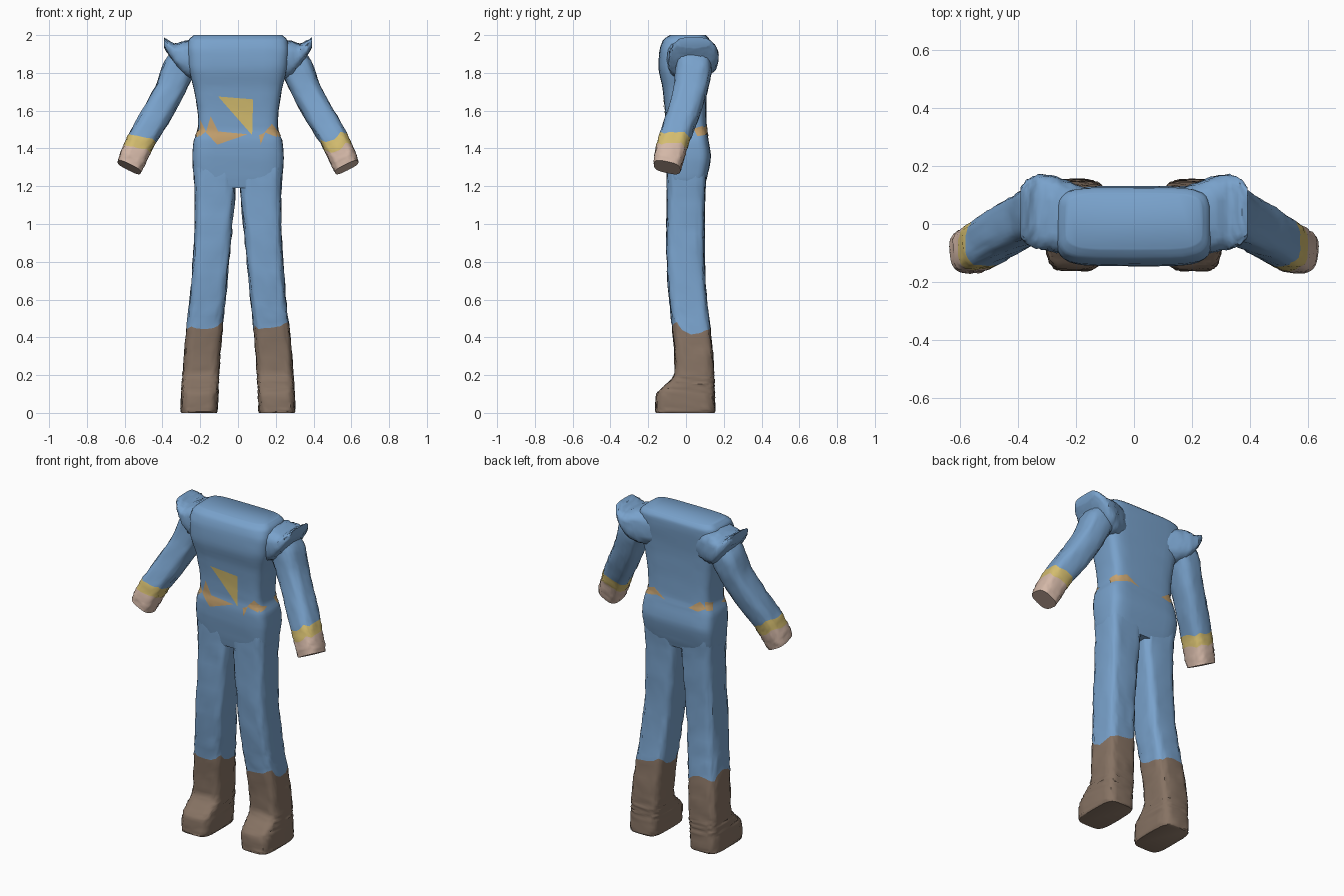
import bpy, bmesh, math, random
from mathutils import Vector
from mathutils.bvhtree import BVHTree

random.seed(4)
if "Cube" in bpy.data.objects:
    bpy.data.objects.remove(bpy.data.objects["Cube"])

SIDES, STEPS = 36, 4


def material(name, r, g, b):
    m = bpy.data.materials.new(name)
    m.diffuse_color = (r, g, b, 1)
    m.use_nodes = True
    m.node_tree.nodes["Principled BSDF"].inputs["Base Color"].default_value = (r, g, b, 1)
    return m


BLUE = material("suit blue", 0.19, 0.36, 0.60)
BROWN = material("boot brown", 0.24, 0.17, 0.125)
SKIN = material("hand skin", 0.66, 0.48, 0.39)
YELLOW = material("trim yellow", 0.66, 0.51, 0.16)
ORANGE = material("belt orange", 0.56, 0.36, 0.16)


def finish(name, bm, mats):
    me = bpy.data.meshes.new(name)
    bmesh.ops.recalc_face_normals(bm, faces=bm.faces)
    bm.to_mesh(me)
    bm.free()
    for m in mats:
        me.materials.append(m)
    me.shade_smooth()
    me.set_sharp_from_angle(angle=math.radians(50))
    ob = bpy.data.objects.new(name, me)
    bpy.context.collection.objects.link(ob)
    return ob


def spline(p0, p1, p2, p3, t):
    # gentle cardinal curve through p1 and p2
    m1, m2 = (p2 - p0) * 0.35, (p3 - p1) * 0.35
    return (p1 * (2*t**3 - 3*t**2 + 1) + m1 * (t**3 - 2*t**2 + t)
            + p2 * (3*t**2 - 2*t**3) + m2 * (t**3 - t**2))


def loft(name, rings, u, v, mats, spans=None, power=4, side=1, zig=0, rough=0.002):
    """Skin of boxy rings (x, y, z, half width, half depth); colours change at zigzag borders."""
    spans = spans or [0] * (len(rings) - 1)
    rows = []
    for i in range(len(rings) - 1):
        near = [rings[max(0, min(len(rings) - 1, i + k))] for k in (-1, 0, 1, 2)]
        rows += [[spline(*c, s / STEPS) for c in zip(*near)] for s in range(STEPS)]
    rows.append(rings[-1])
    borders = [i * STEPS for i in range(1, len(spans)) if spans[i] != spans[i - 1]]
    axis = (Vector(rings[-1][:3]) - Vector(rings[0][:3])).normalized()
    peaks = [random.uniform(-zig, zig) for _ in range(SIDES // 3)]
    bm = bmesh.new()
    grid = []
    for r, (x, y, z, a, b) in enumerate(rows):
        fade = max([0] + [1 - abs(r - k) / (STEPS + 1) for k in borders])
        row = []
        for j in range(SIDES):
            t = math.tau * j / SIDES
            c, s = math.cos(t), math.sin(t)
            p = Vector((x, y, z))
            p += u * a * math.copysign(abs(c) ** (2 / power), c)
            p += v * b * math.copysign(abs(s) ** (2 / power), s)
            k, f = divmod(j, 3)
            p += axis * fade * (peaks[k] + (peaks[(k + 1) % len(peaks)] - peaks[k]) * f / 3)
            if 0 < r < len(rows) - 1:
                p += (u * c + v * s) * random.uniform(-rough, rough)
            row.append(bm.verts.new((p.x * side, p.y, p.z)))
        grid.append(row)
    for r in range(len(grid) - 1):
        for j in range(SIDES):
            k = (j + 1) % SIDES
            f = bm.faces.new((grid[r][j], grid[r][k], grid[r + 1][k], grid[r + 1][j]))
            f.material_index = spans[r // STEPS]
    bm.faces.new(grid[0]).material_index = spans[0]
    bm.faces.new(grid[-1]).material_index = spans[-1]
    return finish(name, bm, mats)


def upright(z, x0, x1, y0, y1):
    return ((x0 + x1) / 2, (y0 + y1) / 2, z, (x1 - x0) / 2, (y1 - y0) / 2)


X, Y, Z = Vector((1, 0, 0)), Vector((0, 1, 0)), Vector((0, 0, 1))

# torso and hips
torso = loft("torso", [upright(z, -w, w, y0, y1) for z, w, y0, y1 in (
    (2.00, .235, -.085, .105), (1.975, .26, -.12, .125), (1.92, .27, -.14, .125),
    (1.82, .26, -.145, .115), (1.72, .235, -.125, .11), (1.60, .215, -.112, .108),
    (1.50, .212, -.108, .11), (1.44, .235, -.115, .12), (1.35, .242, -.112, .132),
    (1.25, .235, -.1, .112), (1.19, .222, -.09, .095))], X, Y, [BLUE], power=5, rough=.001)

for side, label in ((1, "left"), (-1, "right")):
    # trouser leg and boot
    loft(label + "_leg", [upright(*r) for r in (
        (1.30, .012, .235, -.1, .11), (1.15, .015, .228, -.1, .1), (.95, .033, .23, -.103, .098),
        (.75, .052, .242, -.1, .1), (.58, .068, .257, -.085, .112), (.45, .082, .272, -.073, .128),
        (.32, .094, .284, -.062, .142), (.21, .1, .293, -.06, .148), (.17, .102, .296, -.085, .15),
        (.135, .104, .298, -.125, .15), (.10, .105, .3, -.155, .152), (.02, .108, .303, -.162, .154),
        (0, .112, .298, -.16, .15))],
        X, Y, [BLUE, BROWN], [0] * 5 + [1] * 7, power=4.5, side=side, zig=.035, rough=.004)
    # sleeve, cuff and hand
    u = Vector((.89, 0, .45))
    v = u.cross(Vector((.44, -.23, -.87))).normalized()
    loft(label + "_arm", [
        (.26, .045, 1.90, .08, .09), (.315, .04, 1.82, .085, .095), (.365, .02, 1.70, .078, .088),
        (.44, -.02, 1.565, .078, .084), (.508, -.062, 1.452, .074, .082),
        (.535, -.078, 1.395, .073, .08), (.56, -.092, 1.34, .072, .078),
        (.575, -.1, 1.30, .068, .072)],
        u, v, [BLUE, YELLOW, SKIN], [0] * 4 + [1, 2, 2], power=3, side=side, zig=.025, rough=.003)
    # flared shoulder cap
    loft(label + "_shoulder", [
        (.14, .0, 1.87, .11, .10), (.22, .02, 1.87, .125, .105), (.28, .035, 1.875, .13, .095),
        (.33, .042, 1.895, .128, .06), (.365, .042, 1.93, .115, .04), (.392, .04, 1.962, .085, .026)],
        Y, Z, [BLUE], power=3, side=side, rough=.004)

# painted patches, thrown onto the torso along a straight line
bm = bmesh.new()
bm.from_mesh(torso.data)
tree = BVHTree.FromBMesh(bm)
bm.free()


def patch(name, mat, pts, toward):
    bm = bmesh.new()
    flat = (lambda a, z: Vector((a, 0, z))) if toward.y else (lambda a, z: Vector((0, a, z)))
    bm.faces.new([bm.verts.new(flat(a, z) - toward) for a, z in pts])
    bmesh.ops.triangulate(bm, faces=bm.faces)
    bmesh.ops.subdivide_edges(bm, edges=bm.edges, cuts=7, use_grid_fill=True)
    for p in bm.verts:
        hit = tree.ray_cast(p.co, toward)[0]
        if hit:
            p.co = hit - toward * .004
    lost = [p for p in bm.verts if p.co.length > 1.9]
    bmesh.ops.delete(bm, geom=lost, context="VERTS")
    finish(name, bm, [mat])


patch("chest_triangle", YELLOW, [(-.105, 1.675), (.08, 1.66), (.075, 1.47)], Y)
patch("belt_front", ORANGE, [(-.145, 1.57), (-.105, 1.49), (.05, 1.475), (-.11, 1.42), (-.17, 1.485)], Y)
patch("belt_front_right", ORANGE, [(-.2, 1.55), (-.17, 1.49), (-.205, 1.46)], Y)
patch("belt_front_chip", ORANGE, [(.12, 1.42), (.112, 1.47), (.145, 1.485)], Y)
patch("belt_front_left", ORANGE, [(.14, 1.485), (.18, 1.53), (.205, 1.5), (.207, 1.46)], Y)
patch("belt_back_left", ORANGE, [(.205, 1.47), (.2, 1.51), (.14, 1.53), (.06, 1.475), (.12, 1.49)], -Y)
patch("belt_back_right", ORANGE, [(-.205, 1.48), (-.17, 1.52), (-.1, 1.47), (-.16, 1.46)], -Y)
for side, label in ((1, "left"), (-1, "right")):
    patch("belt_side_" + label, ORANGE, [(.04, 1.505), (.09, 1.52), (.095, 1.47), (.06, 1.465)], -X * side)
    patch("belt_hip_" + label, ORANGE, [(-.09, 1.5), (-.09, 1.46), (-.03, 1.48)], -X * side)
